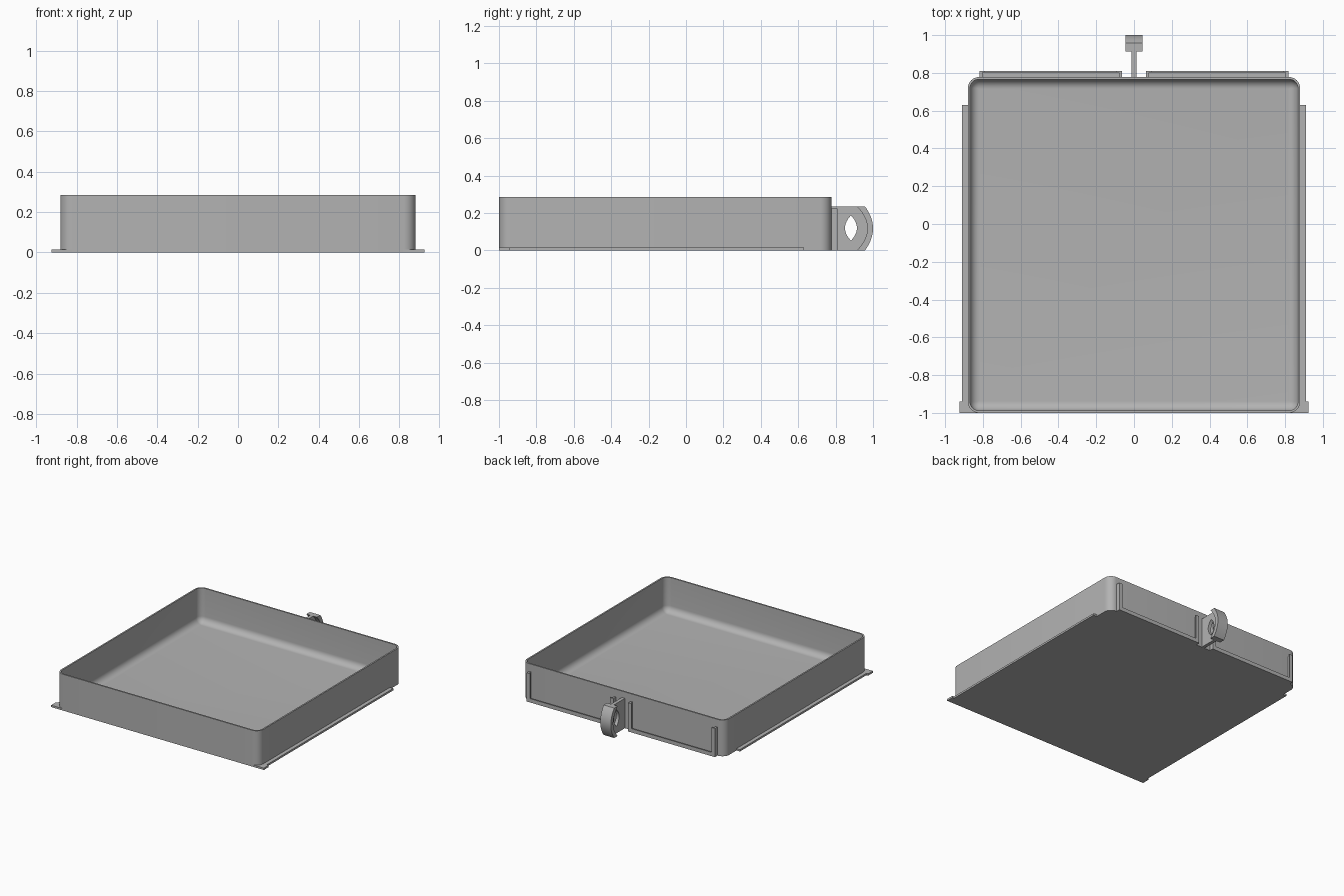
import bpy, bmesh, math
from mathutils import Vector

cube = bpy.data.objects.get("Cube")
if cube:
    bpy.data.objects.remove(cube, do_unlink=True)

grey = bpy.data.materials.new("plain grey")
grey.use_nodes = True
COLOUR = (0.45, 0.45, 0.45, 1)
grey.diffuse_color = COLOUR
grey.node_tree.nodes["Principled BSDF"].inputs["Base Color"].default_value = COLOUR

HALF_W, FRONT, BACK, TOP = 0.88, -1.0, 0.778, 0.285
WALL, FLOOR, CORNER, FILLET = 0.012, 0.015, 0.06, 0.05
PLATE = 0.015


def add_mesh(name, bm, smooth=False):
    bmesh.ops.recalc_face_normals(bm, faces=bm.faces)
    mesh = bpy.data.meshes.new(name)
    bm.to_mesh(mesh)
    bm.free()
    mesh.materials.append(grey)
    obj = bpy.data.objects.new(name, mesh)
    bpy.context.collection.objects.link(obj)
    if smooth:
        smooth_object(obj)
    return obj


def smooth_object(obj):
    bpy.ops.object.select_all(action='DESELECT')
    obj.select_set(True)
    bpy.context.view_layer.objects.active = obj
    bpy.ops.object.shade_smooth_by_angle(angle=math.radians(35))


def box(name, x0, x1, y0, y1, z0, z1):
    bm = bmesh.new()
    bmesh.ops.create_cube(bm, size=1)
    lo, size = Vector((x0, y0, z0)), Vector((x1 - x0, y1 - y0, z1 - z0))
    for v in bm.verts:
        v.co = lo + (v.co + Vector((0.5, 0.5, 0.5))) * size
    return add_mesh(name, bm)


def ring(bm, inset, z, steps=8):
    """Rounded rectangle of vertices, inset from the outer tray outline."""
    r = max(CORNER - inset, 0.004)
    cx, mid = HALF_W - inset - r, (FRONT + BACK) / 2
    cy = (BACK - FRONT) / 2 - inset - r
    verts = []
    for q, (sx, sy) in enumerate(((1, 1), (-1, 1), (-1, -1), (1, -1))):
        for i in range(steps + 1):
            a = math.pi / 2 * (q + i / steps)
            verts.append(bm.verts.new((sx * cx + r * math.cos(a),
                                       mid + sy * cy + r * math.sin(a), z)))
    return verts


# Tray: outer wall, rim, inner wall, rounded inside bottom edge and floor
bm = bmesh.new()
sections = [(0, 0), (0, TOP), (WALL, TOP)]
for i in range(9):
    a = math.pi / 2 * i / 8
    sections.append((WALL + FILLET * (1 - math.cos(a)),
                     FLOOR + FILLET * (1 - math.sin(a))))
rings = [ring(bm, *s) for s in sections]
for lower, upper in zip(rings, rings[1:]):
    for i in range(len(lower)):
        j = (i + 1) % len(lower)
        bm.faces.new((lower[i], lower[j], upper[j], upper[i]))
bm.faces.new(rings[0])
bm.faces.new(rings[-1])
add_mesh("tray", bm, smooth=True)


def arc(y_mid, y_end, z0, z1, steps=16):
    """Bowed line in the y-z plane, from z0 to z1."""
    pts = []
    for i in range(steps + 1):
        t = 2 * i / steps - 1
        pts.append((y_mid + (y_end - y_mid) * t * t, z0 + (z1 - z0) * i / steps))
    return pts


def side_profile(name, outlines, half_x):
    """Filled y-z outlines (inner ones become holes), extruded along x."""
    curve = bpy.data.curves.new(name, 'CURVE')
    curve.dimensions, curve.fill_mode, curve.extrude = '2D', 'BOTH', half_x
    for pts in outlines:
        spline = curve.splines.new('POLY')
        spline.points.add(len(pts) - 1)
        for p, (y, z) in zip(spline.points, pts):
            p.co = (y, z, 0, 1)
        spline.use_cyclic_u = True
    curve.materials.append(grey)
    obj = bpy.data.objects.new(name, curve)
    obj.rotation_euler = (math.pi / 2, 0, math.pi / 2)
    bpy.context.collection.objects.link(obj)
    bpy.ops.object.select_all(action='DESELECT')
    obj.select_set(True)
    bpy.context.view_layer.objects.active = obj
    bpy.ops.object.convert(target='MESH')
    smooth_object(bpy.context.object)


# Pull handle: thin web with an eye-shaped hole, and a bowed grip
H = 0.235
web = [(BACK - 0.005, 0)] + arc(0.975, 0.92, 0, H) + [(BACK - 0.005, H)]
hole = arc(0.914, 0.882, 0.052, 0.187) + arc(0.85, 0.882, 0.187, 0.052)[1:-1]
side_profile("handle_web", [web, hole], 0.013)
grip = arc(1.0, 0.957, 0, H) + arc(0.97, 0.914, H, 0)
side_profile("handle_grip", [grip], 0.046)

for side, s in (("left", 1), ("right", -1)):
    def part(name, a, b, *rest):
        box(f"{side}_{name}", min(s * a, s * b), max(s * a, s * b), *rest)

    # Runner along the bottom edge, with a wider stop at the front
    part("runner", HALF_W - 0.03, 0.91, FRONT + 0.01, 0.63, 0, PLATE)
    part("front_stop", HALF_W - 0.07, 0.925, FRONT, FRONT + 0.06, 0, PLATE)

    # Card holder on the back: sill, two posts and overhanging lips
    near, far, out = 0.064, 0.818, 0.81
    part("holder_sill", near, far, BACK - 0.005, out, 0, 0.016)
    part("holder_sill_lip", near, far, out - 0.008, out, 0.016, 0.03)
    for label, edge, d in (("inner", near, 1), ("outer", far, -1)):
        part(f"holder_{label}_post", edge, edge + d * 0.015,
             BACK - 0.005, out, 0, 0.225)
        part(f"holder_{label}_lip", edge, edge + d * 0.03,
             out - 0.008, out, 0, 0.225)
